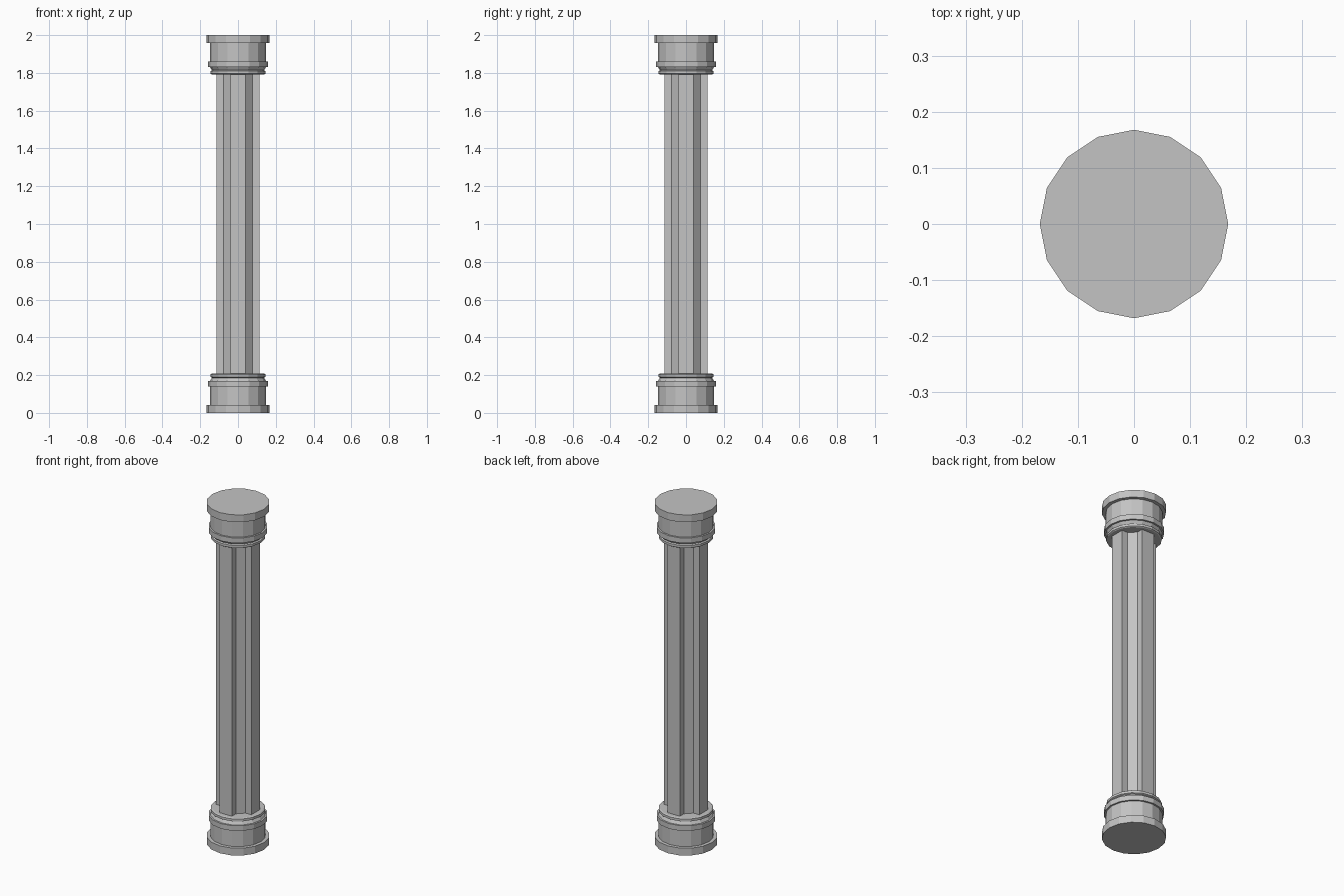
import bpy
import bmesh
from math import sin, cos, pi

if "Cube" in bpy.data.objects:
    bpy.data.objects.remove(bpy.data.objects["Cube"], do_unlink=True)

stone = bpy.data.materials.new("grey stone")
stone.use_nodes = True
GREY = (0.55, 0.55, 0.55, 1)
stone.diffuse_color = GREY
stone.node_tree.nodes["Principled BSDF"].inputs["Base Color"].default_value = GREY


def stack(name, rings):
    """Join equal-length rings of points into a closed, flat-shaded solid."""
    bm = bmesh.new()
    loops = [[bm.verts.new(p) for p in ring] for ring in rings]
    n = len(loops[0])
    for low, high in zip(loops, loops[1:]):
        for i in range(n):
            j = (i + 1) % n
            bm.faces.new((low[i], low[j], high[j], high[i]))
    bm.faces.new(loops[0])
    bm.faces.new(loops[-1])
    bmesh.ops.recalc_face_normals(bm, faces=bm.faces)
    mesh = bpy.data.meshes.new(name)
    bm.to_mesh(mesh)
    bm.free()
    mesh.materials.append(stone)
    obj = bpy.data.objects.new(name, mesh)
    bpy.context.collection.objects.link(obj)
    return obj


def circle(r, z, sides=16):
    return [(r * cos(2 * pi * i / sides), r * sin(2 * pi * i / sides), z)
            for i in range(sides)]


# Moulded end profile: radius, distance from the column's end
PROFILE = [(0.168, 0), (0.168, 0.043), (0.148, 0.043), (0.148, 0.14),
           (0.158, 0.14), (0.158, 0.17), (0.148, 0.17), (0.138, 0.186),
           (0.146, 0.19), (0.146, 0.204), (0.14, 0.208)]
stack("base", [circle(r, d) for r, d in PROFILE])
stack("capital", [circle(r, 2 - d) for r, d in PROFILE])

# Shaft: four broad ribs with chamfered notches between them
OUT, MID, RIB = 0.115, 0.078, 0.041
quarter = [(OUT, -RIB), (OUT, RIB), (MID, RIB), (RIB, MID)]
section = []
for k in range(4):
    c, s = round(cos(k * pi / 2)), round(sin(k * pi / 2))
    section += [(c * x - s * y, s * x + c * y) for x, y in quarter]
stack("shaft", [[(x, y, z) for x, y in section] for z in (0.2, 1.8)])
